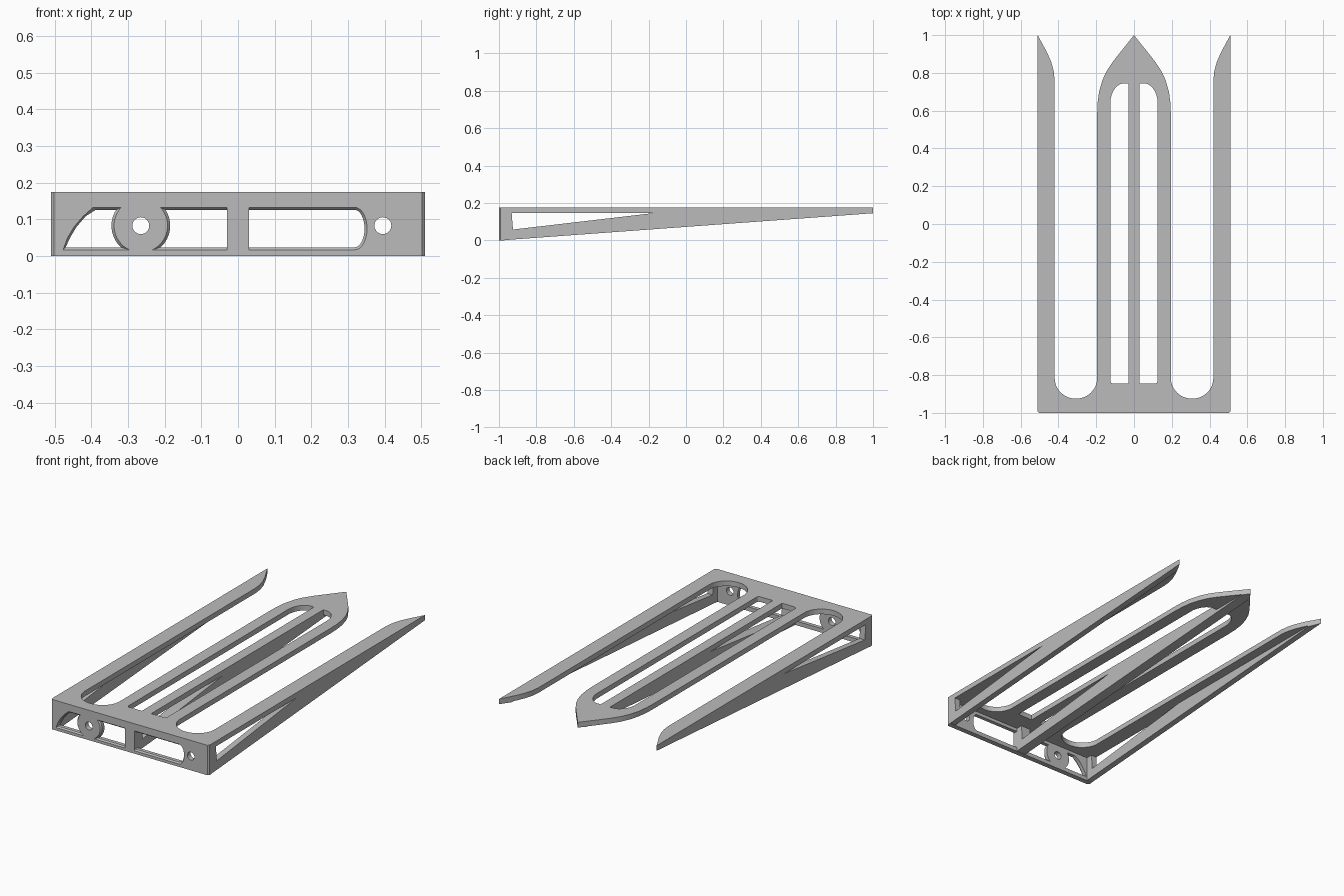
import bpy, bmesh, math
from mathutils import Vector

if "Cube" in bpy.data.objects:
    bpy.data.objects.remove(bpy.data.objects["Cube"])

grey = bpy.data.materials.new("plain_grey")
grey.use_nodes = True
COLOUR = (0.5, 0.5, 0.5, 1)
grey.diffuse_color = COLOUR
for node in grey.node_tree.nodes:
    if node.type == 'BSDF_PRINCIPLED':
        node.inputs["Base Color"].default_value = COLOUR


def loft(name, rings):
    """Closed solid through rings of matching points."""
    bm = bmesh.new()
    loops = [[bm.verts.new(p) for p in ring] for ring in rings]
    n = len(loops[0])
    for a, b in zip(loops, loops[1:]):
        for i in range(n):
            j = (i + 1) % n
            bm.faces.new((a[i], a[j], b[j], b[i]))
    bm.faces.new(loops[0])
    bm.faces.new(loops[-1])
    bmesh.ops.recalc_face_normals(bm, faces=bm.faces)
    mesh = bpy.data.meshes.new(name)
    bm.to_mesh(mesh)
    bm.free()
    obj = bpy.data.objects.new(name, mesh)
    bpy.context.collection.objects.link(obj)
    mesh.materials.append(grey)
    return obj


def cut(obj, cutter):
    mod = obj.modifiers.new("cut", 'BOOLEAN')
    mod.operation, mod.solver, mod.object = 'DIFFERENCE', 'EXACT', cutter
    deps = bpy.context.evaluated_depsgraph_get()
    obj.data = bpy.data.meshes.new_from_object(obj.evaluated_get(deps))
    obj.modifiers.clear()
    bpy.data.objects.remove(cutter)


def arc(cx, cy, rx, ry, a0, a1, n=16):
    steps = [a0 + (a1 - a0) * i / n for i in range(n + 1)]
    return [(cx + rx * math.cos(a), cy + ry * math.sin(a)) for a in steps]


def flat(points, z):
    return [(x, y, z) for x, y in points]


def upright(points, y):
    return [(x, y, z) for x, z in points]


PI = math.pi
TOP, UNDER = 0.175, 0.145

# Top plate with pointed centre tongue and two outer tines
half = [(0.04, 0.95), (0.08, 0.9), (0.115, 0.855), (0.145, 0.81), (0.168, 0.76),
        (0.185, 0.7), (0.193, 0.64), (0.195, 0.58)]
half += arc(0.3075, -0.815, 0.1125, 0.11, PI, 2 * PI, 24)
half += [(0.42, 0.76), (0.425, 0.81), (0.439, 0.86), (0.461, 0.91), (0.51, 1),
         (0.51, -0.992), (0.502, -1)]
outline = [(0, 1)] + half + [(-x, y) for x, y in reversed(half)]
plate = loft("top_plate", [flat(outline, UNDER), flat(outline, TOP)])

# Long slots either side of the centre rib
for s in (1, -1):
    slot = [(0.03, -0.845)] + arc(0.11, -0.83, 0.015, 0.015, -PI / 2, 0, 5)
    slot += arc(0.05, 0.64, 0.075, 0.105, 0, PI / 2) + [(0.03, 0.745)]
    slot = [(s * x, y) for x, y in slot]
    cut(plate, loft("slot_cutter", [flat(slot, 0), flat(slot, 0.3)]))

# Front wall with windows chamfered on the front side
base = [(-0.51, -0.97), (-0.51, -0.992), (-0.502, -1),
        (0.502, -1), (0.51, -0.992), (0.51, -0.97)]
wall = loft("front_wall", [flat(base, 0), flat(base, UNDER)])
DISC_X, MID = -0.265, 0.083


def disc_window(e, side):
    low, high, r = 0.024 - e, 0.126 + e, 0.08 - e
    a0, a1 = math.asin((low - MID) / r), math.asin((high - MID) / r)
    edge = [(DISC_X + side * (x - DISC_X), z)
            for x, z in arc(DISC_X, MID, r, r, a0, a1)]
    if side > 0:
        return edge + [(-0.03, high), (-0.03, low)]
    return edge + [(-0.388 - e, high), (-0.415 - e, 0.109), (-0.44 - e, 0.08),
                   (-0.458 - e, 0.05), (-0.47 - e, low)]


def end_window(e):
    low, high = 0.024 - e, 0.126 + e
    end = arc(0.318, (low + high) / 2, 0.027 + e, (high - low) / 2, -PI / 2, PI / 2)
    return [(0.03, low)] + end + [(0.03, high)]


for shape in (lambda e: disc_window(e, -1), lambda e: disc_window(e, 1), end_window):
    rings = [upright(shape(e), y) for e, y in
             ((0.007, -1.01), (0.007, -1), (0, -0.992), (0, -0.9))]
    cut(wall, loft("window_cutter", rings))
for x in (DISC_X, 0.395):
    ring = arc(x, MID, 0.023, 0.023, 0, 2 * PI, 32)[:-1]
    cut(wall, loft("pin_cutter", [upright(ring, -1.1), upright(ring, -0.9)]))

# Tapered ribs with a triangular opening under the plate
profile = [(-0.99, 0), (1, UNDER), (-0.18, UNDER), (-0.925, 0.058),
           (-0.932, UNDER), (-0.99, UNDER)]


def rib(name, x0, x1, trims):
    obj = loft(name, [[(x, y, z) for y, z in profile] for x in (x0, x1)])
    bm = bmesh.new()
    bm.from_mesh(obj.data)
    for point, normal in trims:
        geom = bm.verts[:] + bm.edges[:] + bm.faces[:]
        res = bmesh.ops.bisect_plane(bm, geom=geom, plane_co=Vector(point),
                                     plane_no=Vector(normal), clear_outer=True)
        edges = [g for g in res["geom_cut"] if isinstance(g, bmesh.types.BMEdge)]
        bmesh.ops.holes_fill(bm, edges=edges)
    bmesh.ops.recalc_face_normals(bm, faces=bm.faces)
    bm.to_mesh(obj.data)
    bm.free()
    return obj


ribs = [rib("centre_rib", -0.03, 0.03,
            [((0, 1, 0), (s * 0.05, 0.04, 0)) for s in (1, -1)])]
for s, name in ((1, "left_rib"), (-1, "right_rib")):
    ribs.append(rib(name, s * 0.475, s * 0.51, [((s * 0.51, 1, 0), (-s * 0.09, 0.049, 0))]))

# Smooth the curved walls, keep the edges crisp
bpy.ops.object.select_all(action='DESELECT')
for obj in [plate, wall] + ribs:
    obj.select_set(True)
bpy.context.view_layer.objects.active = plate
bpy.ops.object.shade_smooth_by_angle(angle=math.radians(25))
